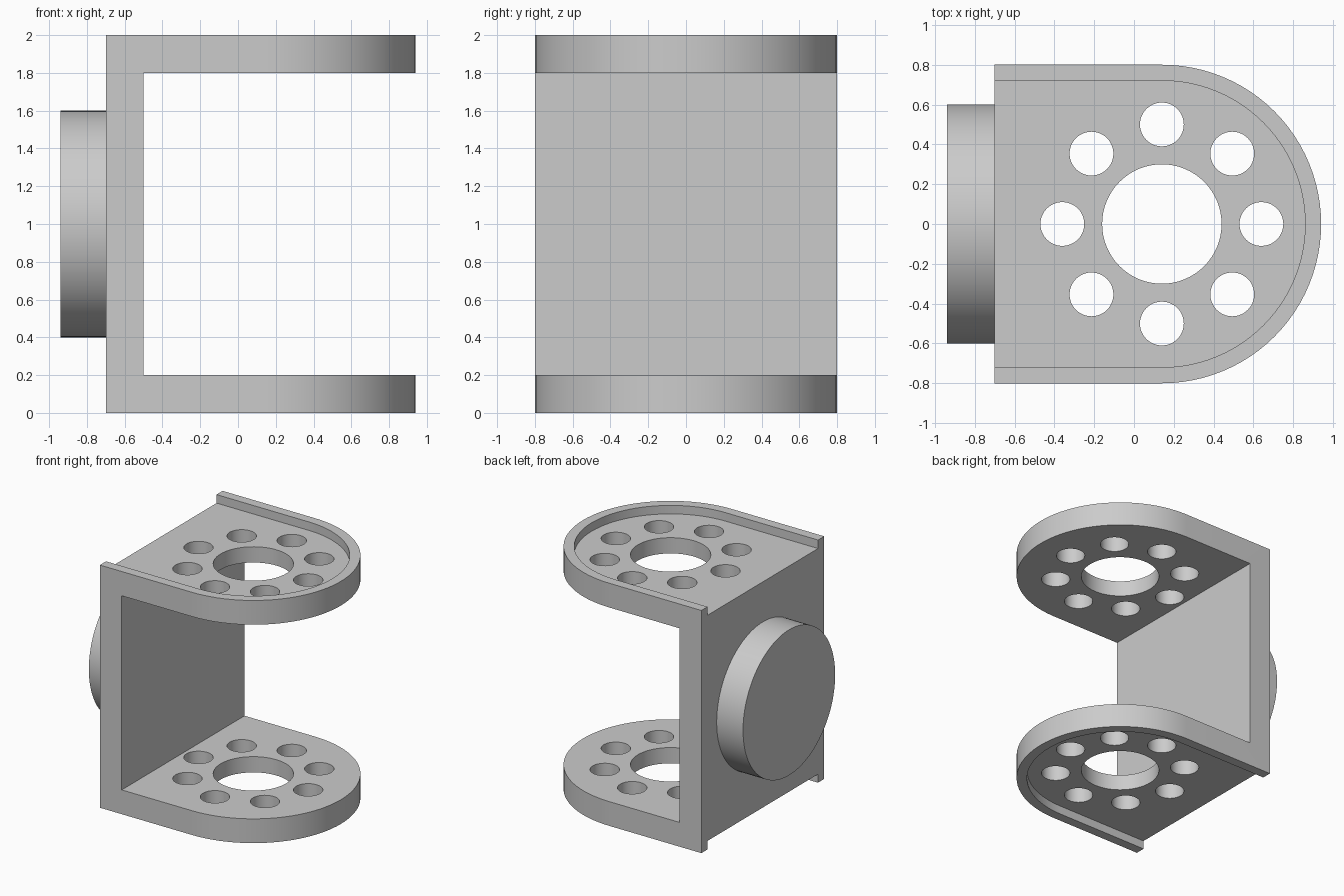
import bpy
import bmesh
from math import pi, cos, sin, radians
from mathutils import Matrix, Vector

cube = bpy.data.objects.get("Cube")
if cube:
    bpy.data.objects.remove(cube, do_unlink=True)

grey = bpy.data.materials.new("plain_grey")
grey.use_nodes = True
colour = (0.6, 0.6, 0.6, 1)
grey.diffuse_color = colour
grey.node_tree.nodes["Principled BSDF"].inputs["Base Color"].default_value = colour

HEIGHT, PLATE, BACK = 2.0, 0.2, -0.7
CENTRE_X, RADIUS = 0.14, 0.8
RIM, RECESS = 0.08, 0.07


def add_object(name, bm):
    bmesh.ops.recalc_face_normals(bm, faces=bm.faces)
    mesh = bpy.data.meshes.new(name)
    bm.to_mesh(mesh)
    bm.free()
    mesh.materials.append(grey)
    obj = bpy.data.objects.new(name, mesh)
    bpy.context.collection.objects.link(obj)
    return obj


def rounded_slab(name, back, radius, z0, z1, steps=48):
    """Slab with a straight back and a half-round front."""
    bm = bmesh.new()
    points = [(back, -radius), (back, radius)]
    for i in range(steps + 1):
        a = pi / 2 - pi * i / steps
        points.append((CENTRE_X + radius * cos(a), radius * sin(a)))
    face = bm.faces.new([bm.verts.new((x, y, z0)) for x, y in points])
    extruded = bmesh.ops.extrude_face_region(bm, geom=[face])["geom"]
    bmesh.ops.translate(bm, vec=(0, 0, z1 - z0),
                        verts=[v for v in extruded if isinstance(v, bmesh.types.BMVert)])
    return add_object(name, bm)


def box(name, low, high):
    bm = bmesh.new()
    bmesh.ops.create_cube(bm, size=1)
    low, high = Vector(low), Vector(high)
    bmesh.ops.scale(bm, vec=high - low, verts=bm.verts)
    bmesh.ops.translate(bm, vec=(low + high) / 2, verts=bm.verts)
    return add_object(name, bm)


def cylinder(name, radius, depth, centre, tilt=0, segments=48):
    bm = bmesh.new()
    place = Matrix.Translation(centre) @ Matrix.Rotation(tilt, 4, "Y")
    bmesh.ops.create_cone(bm, cap_ends=True, segments=segments, radius1=radius,
                          radius2=radius, depth=depth, matrix=place)
    return add_object(name, bm)


def combine(target, tool, operation):
    """Apply a boolean and remove the helper."""
    mod = target.modifiers.new(operation, "BOOLEAN")
    mod.operation, mod.object, mod.solver = operation, tool, "EXACT"
    bpy.context.view_layer.objects.active = target
    bpy.ops.object.modifier_apply(modifier=mod.name)
    bpy.data.objects.remove(tool, do_unlink=True)


# U-shaped bracket with two rounded arms
bracket = rounded_slab("bracket", BACK, RADIUS, 0, HEIGHT)
combine(bracket, box("gap_cutter", (BACK + PLATE, -1, PLATE), (2, 1, HEIGHT - PLATE)),
        "DIFFERENCE")

# Shallow recess on the outside of each arm, open at the back
for z0, z1 in ((-0.1, RECESS), (HEIGHT - RECESS, HEIGHT + 0.1)):
    combine(bracket, rounded_slab("recess_cutter", BACK - 0.1, RADIUS - RIM, z0, z1),
            "DIFFERENCE")

# Large bore and ring of bolt holes through both arms
combine(bracket, cylinder("bore_cutter", 0.3, 3, (CENTRE_X, 0, 1), segments=64), "DIFFERENCE")
for i in range(8):
    a = i * pi / 4
    centre = (CENTRE_X + 0.5 * cos(a), 0.5 * sin(a), 1)
    combine(bracket, cylinder("bolt_cutter", 0.11, 3, centre), "DIFFERENCE")

# Round boss on the back wall
boss = cylinder("back_boss", 0.6, 0.24, (BACK - 0.12, 0, 1), pi / 2, 96)

# Smooth the round walls and keep the edges sharp
bpy.ops.object.select_all(action="DESELECT")
for obj in (bracket, boss):
    obj.select_set(True)
bpy.context.view_layer.objects.active = bracket
bpy.ops.object.shade_smooth_by_angle(angle=radians(30))
